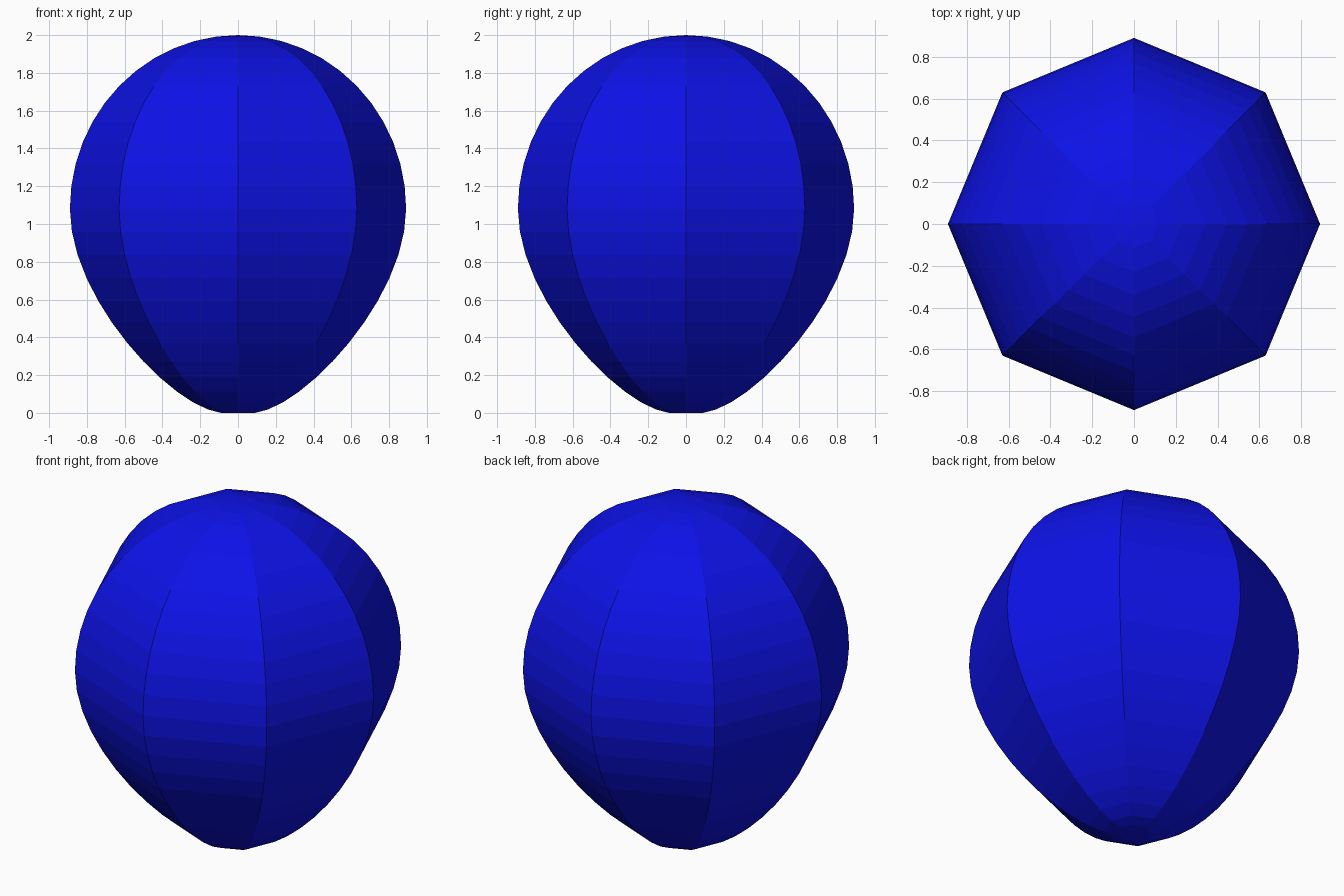
import bpy, bmesh
from math import sin, cos, pi

if "Cube" in bpy.data.objects:
    bpy.data.objects.remove(bpy.data.objects["Cube"])

SIDES = 8
R, MID, TOP = 0.89, 1.08, 2.0


def bezier(p, t):
    s = 1 - t
    w = (s**3, 3 * s * s * t, 3 * s * t * t, t**3)
    return tuple(sum(k * q[i] for k, q in zip(w, p)) for i in (0, 1))


# Profile (radius, height): tapered lower half, then elliptical dome
lower = [(0.09, 0.0), (0.35, 0.03), (R, 0.6), (R, MID)]
profile = [bezier(lower, i / 12) for i in range(12)]
profile += [(R * cos(pi / 2 * i / 12), MID + (TOP - MID) * sin(pi / 2 * i / 12))
            for i in range(12)]

# Eight-sided balloon skin
bm = bmesh.new()
rings = [[bm.verts.new((r * cos(2 * pi * k / SIDES), r * sin(2 * pi * k / SIDES), z))
          for k in range(SIDES)] for r, z in profile]
for a, b in zip(rings, rings[1:]):
    for k in range(SIDES):
        n = (k + 1) % SIDES
        bm.faces.new((a[k], a[n], b[n], b[k]))

# Closed crown and small flat base
tip = bm.verts.new((0, 0, TOP))
for k in range(SIDES):
    bm.faces.new((rings[-1][k], rings[-1][(k + 1) % SIDES], tip))
bm.faces.new(rings[0][::-1])
bmesh.ops.recalc_face_normals(bm, faces=bm.faces[:])

mesh = bpy.data.meshes.new("balloon")
bm.to_mesh(mesh)
bm.free()
balloon = bpy.data.objects.new("balloon", mesh)
bpy.context.collection.objects.link(balloon)

# Blue skin colour
blue = bpy.data.materials.new("blue")
blue.diffuse_color = (0.004, 0.006, 0.8, 1)
blue.use_nodes = True
blue.node_tree.nodes["Principled BSDF"].inputs["Base Color"].default_value = blue.diffuse_color
mesh.materials.append(blue)
